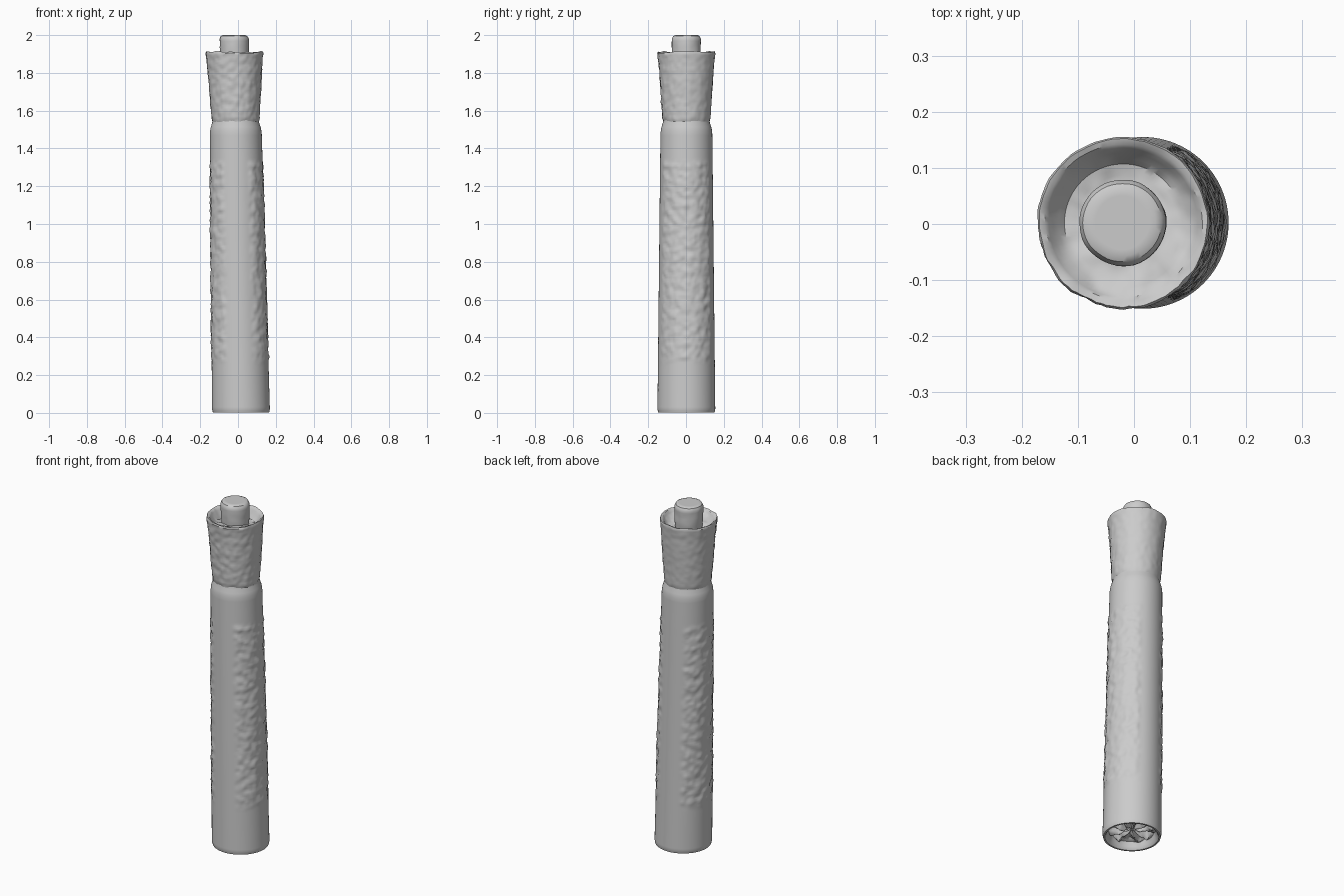
import bpy, bmesh, math
from mathutils import Vector, noise

cube = bpy.data.objects.get("Cube")
if cube:
    bpy.data.objects.remove(cube)

grey = bpy.data.materials.new("stone grey")
grey.use_nodes = True
colour = (0.6, 0.6, 0.6, 1)
grey.diffuse_color = colour
grey.node_tree.nodes["Principled BSDF"].inputs["Base Color"].default_value = colour


def axis(z):
    """Centre of the slightly leaning shaft at height z."""
    return Vector((0.016 - 0.0185 * z, 0.002, 0))


def lumps(p, size):
    return noise.noise(p / size) + 0.5 * noise.noise(p * 2.1 / size)


def ramp(x, lo, hi):
    return min(1, max(0, (x - lo) / (hi - lo)))


def subdivide(profile, step):
    points = [profile[0]]
    for (r0, z0), (r1, z1) in zip(profile, profile[1:]):
        n = max(1, round(math.hypot(r1 - r0, z1 - z0) / step))
        points += [(r0 + (r1 - r0) * i / n, z0 + (z1 - z0) * i / n) for i in range(1, n + 1)]
    return points


def lathe(name, profile, relief, segments=96, step=0.011):
    """Spin a profile about the leaning axis; relief returns (dr, dz) per point."""
    bm = bmesh.new()
    rings = []
    for r, z in subdivide(profile, step):
        ring = []
        for i in range(segments):
            a = math.tau * i / segments
            out = Vector((math.cos(a), math.sin(a), 0))
            dr, dz = relief(out * r + Vector((0, 0, z)), r, z, a)
            ring.append(bm.verts.new(axis(z) + out * max(0.0005, r + dr) + Vector((0, 0, z + dz))))
        rings.append(ring)
    for low, high in zip(rings, rings[1:]):
        for i in range(segments):
            j = (i + 1) % segments
            bm.faces.new((low[i], low[j], high[j], high[i]))
    for ring in (rings[0], rings[-1]):
        bm.faces.new(ring)
    bmesh.ops.recalc_face_normals(bm, faces=bm.faces)
    mesh = bpy.data.meshes.new(name)
    bm.to_mesh(mesh)
    bm.free()
    mesh.materials.append(grey)
    obj = bpy.data.objects.new(name, mesh)
    bpy.context.collection.objects.link(obj)
    bpy.ops.object.select_all(action="DESELECT")
    bpy.context.view_layer.objects.active = obj
    obj.select_set(True)
    bpy.ops.object.shade_smooth_by_angle(angle=math.radians(35))
    return obj


def shaft_relief(p, r, z, a):
    # Hollow underside with uneven radial ribs
    if z < 0.06 and r < 0.13:
        rib = math.cos(9 * a + 2 * noise.noise(p * 12))
        return 0, 0.016 * ramp(r, 0.01, 0.05) * ramp(0.13, r, r + 0.02) * (rib + lumps(p, 0.03))
    # Two rough grip panels, leaving smooth strips at front and back
    panel = ramp(abs(math.cos(a)), 0.42, 0.55) * ramp(z, 0.26, 0.3) * ramp(1.34 - z, 0, 0.03)
    return panel * (0.002 + 0.006 * lumps(p, 0.035)), 0


def head_relief(p, r, z, a):
    front = 0.5 - 0.5 * math.sin(a)
    # Well around the button, deeper toward the back and right
    if z > 1.84 and r < 0.135:
        well = 0.5 + 0.5 * math.cos(a - 2.1)
        return 0, -0.04 * well * ramp(0.135 - r, 0, 0.03) + 0.007 * lumps(p, 0.05)
    rim = ramp(z, 1.88, 1.91)
    return (0.002 + 0.003 * front) * lumps(p, 0.03), 0.006 * rim * lumps(p, 0.08)


def button_relief(p, r, z, a):
    return 0.002 * lumps(p, 0.06), 0.003 * lumps(p, 0.06) if z < 1.99 else 0


lathe("shaft", [(0.001, 0.05), (0.122, 0.045), (0.134, 0.01), (0.14, 0.003), (0.149, 0.003),
                (0.153, 0.02), (0.15, 0.3), (0.139, 1.32), (0.137, 1.48), (0.134, 1.505),
                (0.122, 1.545), (0.12, 1.56)], shaft_relief)
lathe("flared_head", [(0.11, 1.545), (0.122, 1.54), (0.127, 1.56), (0.134, 1.66),
                      (0.146, 1.84), (0.153, 1.905), (0.15, 1.912), (0.14, 1.908),
                      (0.125, 1.895), (0.075, 1.885), (0.001, 1.885)], head_relief)
lathe("button", [(0.07, 1.84), (0.076, 1.9), (0.077, 1.98), (0.07, 1.995), (0.06, 2.0),
                 (0.001, 2.0)], button_relief, segments=48)
